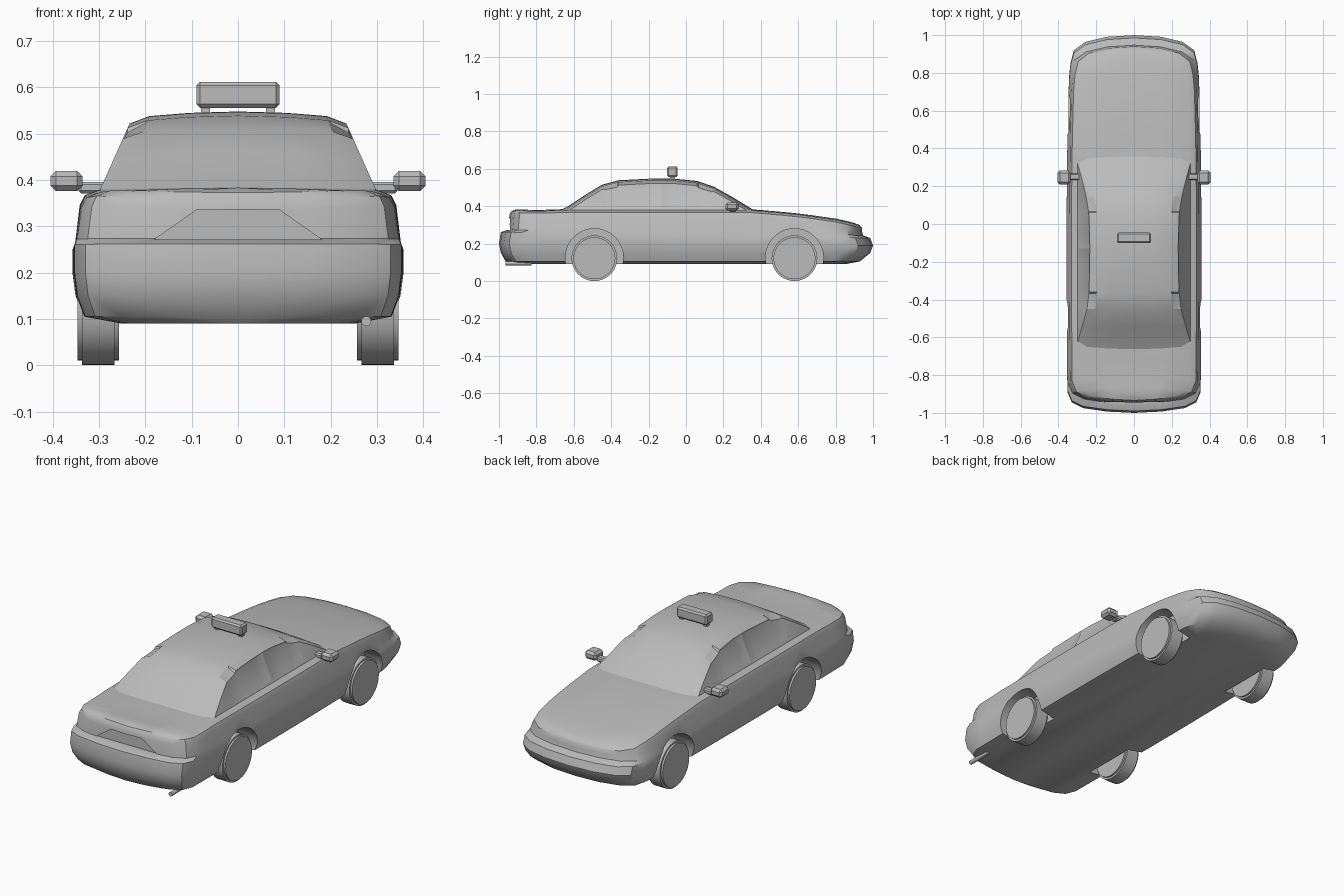
import bpy, bmesh, math
from mathutils import Matrix

if "Cube" in bpy.data.objects:
    bpy.data.objects.remove(bpy.data.objects["Cube"])

GREY = bpy.data.materials.new("plain grey")
GREY.use_nodes = True
GREY.diffuse_color = (0.5, 0.5, 0.5, 1)
GREY.node_tree.nodes["Principled BSDF"].inputs["Base Color"].default_value = (0.5, 0.5, 0.5, 1)


def profile(points, y):
    """Height of a polyline profile at y."""
    if y <= points[0][0]:
        return points[0][1]
    for (y0, z0), (y1, z1) in zip(points, points[1:]):
        if y <= y1:
            return z0 + (z1 - z0) * (y - y0) / (y1 - y0)
    return points[-1][1]


def make(name, bm):
    bmesh.ops.remove_doubles(bm, verts=bm.verts, dist=0.0004)
    bmesh.ops.recalc_face_normals(bm, faces=bm.faces)
    mesh = bpy.data.meshes.new(name)
    bm.to_mesh(mesh)
    bm.free()
    ob = bpy.data.objects.new(name, mesh)
    bpy.context.collection.objects.link(ob)
    mesh.materials.append(GREY)
    return ob


def mirror(ob):
    mod = ob.modifiers.new("mirror", "MIRROR")
    mod.use_clip = True
    mod.merge_threshold = 0.0005


def finish(ob, angle=35):
    bpy.ops.object.select_all(action="DESELECT")
    ob.select_set(True)
    bpy.context.view_layer.objects.active = ob
    bpy.ops.object.convert(target="MESH")
    bpy.ops.object.shade_smooth_by_angle(angle=math.radians(angle))


def box(name, lo, hi, bevel):
    bm = bmesh.new()
    bmesh.ops.create_cube(bm, size=1)
    for v in bm.verts:
        v.co = [(a + b) / 2 + c * (b - a) for a, b, c in zip(lo, hi, v.co)]
    if bevel:
        bmesh.ops.bevel(bm, geom=bm.edges[:], offset=bevel, segments=1, affect="EDGES")
    return make(name, bm)


def cylinder(name, radius, depth, centre, axis, sides=40, bevel=0):
    bm = bmesh.new()
    bmesh.ops.create_cone(bm, cap_ends=True, segments=sides, radius1=radius,
                          radius2=radius, depth=depth)
    if bevel:
        rims = [e for e in bm.edges if any(len(f.verts) > 4 for f in e.link_faces)]
        bmesh.ops.bevel(bm, geom=rims, offset=bevel, segments=2, affect="EDGES")
    bm.transform(Matrix.Translation(centre) @ Matrix.Rotation(math.pi / 2, 4, axis))
    return make(name, bm)


def loft(bm, rows):
    rows = [[bm.verts.new(p) for p in row] for row in rows]
    for a, b in zip(rows, rows[1:]):
        for i in range(len(a) - 1):
            bm.faces.new((a[i], a[i + 1], b[i + 1], b[i]))
    return rows


# Lower body: half plan outlines stacked upwards, closing over hood and trunk
DECK = [(-0.94, 0.378), (-0.9, 0.384), (-0.8, 0.379), (-0.66, 0.385), (0.34, 0.385),
        (0.6, 0.362), (0.8, 0.334), (0.94, 0.303)]
REAR = [(0, 0), (0.4, 0.007), (0.75, 0.025), (0.92, 0.055), (0.985, 0.11)]
NOSE = [(0.94, 0.15), (0.89, 0.08), (0.72, 0.036), (0.4, 0.009), (0, 0)]


def outline(width, rear, nose, z_rear=None, z_nose=None, drop=0):
    pts = [(width * u, rear + d) for u, d in REAR]
    for i in range(17):
        t = i / 16
        taper = 1 - 0.012 * (1 - t) ** 4 - 0.04 * t ** 4
        pts.append((width * taper, rear + 0.2 + t * (nose - rear - 0.42)))
    pts += [(width * u, nose - d) for u, d in NOSE]
    row = []
    for x, y in pts:
        if z_rear is None:
            z = profile(DECK, y) - drop
        else:
            z = z_rear + (z_nose - z_rear) * (y - rear) / (nose - rear)
        row.append((x, y, z))
    return row


bm = bmesh.new()
rings = loft(bm, [
    outline(0.255, -0.95, 0.85, 0.09, 0.09),
    outline(0.335, -0.965, 0.93, 0.105, 0.105),
    outline(0.352, -0.99, 0.985, 0.15, 0.15),
    outline(0.358, -1.0, 1.0, 0.2, 0.19),
    outline(0.358, -0.99, 0.985, 0.262, 0.23),
    outline(0.353, -0.952, 0.947, 0.274, 0.244),
    outline(0.343, -0.946, 0.942, drop=0.04),
    outline(0.332, -0.942, 0.94, drop=0.018),
    outline(0.3, -0.934, 0.928, drop=0.006),
    outline(0.15, -0.92, 0.9, drop=0.002),
    outline(0, -0.91, 0.88),
])
bm.faces.new(rings[0])
body = make("body", bm)
mirror(body)

# Cutters for the wheel wells and the plate recess in the tail
cutters = [cylinder("well_cutter", 0.155, 0.3, (s * 0.395, y, 0.125), "Y")
           for s in (-1, 1) for y in (-0.49, 0.58)]
bm = bmesh.new()
loft(bm, [[(-0.18, y, 0.272), (-0.09, y, 0.335), (0.09, y, 0.335), (0.18, y, 0.272),
           (-0.18, y, 0.272)] for y in (-1.1, -0.93)])
bmesh.ops.remove_doubles(bm, verts=bm.verts, dist=0.0004)
bmesh.ops.holes_fill(bm, edges=bm.edges)
cutters.append(make("recess_cutter", bm))
for cutter in cutters:
    cutter.hide_render = True
    mod = body.modifiers.new("cut", "BOOLEAN")
    mod.operation = "DIFFERENCE"
    mod.solver = "EXACT"
    mod.object = cutter
finish(body)
for cutter in cutters:
    bpy.data.objects.remove(cutter)

# Cabin: cross-sections following the roof line, with sunken side windows
ROOF = [(-0.68, 0.375), (-0.63, 0.4), (-0.54, 0.46), (-0.45, 0.515), (-0.36, 0.539),
        (-0.2, 0.547), (-0.13, 0.548), (-0.06, 0.547), (0.06, 0.535), (0.15, 0.504),
        (0.25, 0.448), (0.37, 0.375)]


def side_x(z):
    return 0.235 + 0.448 * (0.52 - z)


sections = []
for y, top in ROOF:
    edge = top - 0.026
    belt = min(0.385, edge)
    w = side_x(edge)
    sections.append([(side_x(0.335), y, 0.335), (side_x(belt), y, belt), (w, y, edge),
                     (w * 0.82, y, top - 0.01), (w * 0.45, y, top - 0.003), (0, y, top)])
bm = bmesh.new()
loft(bm, sections)
bmesh.ops.remove_doubles(bm, verts=bm.verts, dist=0.0004)
bmesh.ops.recalc_face_normals(bm, faces=bm.faces)
for y0, y1 in ((-0.46, -0.13), (-0.13, 0.16)):
    panes = [f for f in bm.faces if y0 < f.calc_center_median().y < y1
             and f.calc_center_median().x > 0.22
             and min(v.co.z for v in f.verts) > 0.38
             and all(y0 - 0.01 < v.co.y < y1 + 0.01 for v in f.verts)]
    bmesh.ops.inset_region(bm, faces=panes, thickness=0.012, depth=-0.003)
cabin = make("cabin", bm)
mirror(cabin)
finish(cabin, 30)

# Wheels
for side, s in (("left", 1), ("right", -1)):
    for end, y in (("rear", -0.49), ("front", 0.58)):
        finish(cylinder(f"{side}_{end}_wheel", 0.122, 0.09, (s * 0.302, y, 0.122), "Y",
                        bevel=0.01))

    # Door mirrors on short arms
    def span(a, b):
        return sorted((s * a, s * b))
    a, b = span(0.336, 0.405)
    box(f"{side}_mirror", (a, 0.21, 0.376), (b, 0.283, 0.42), 0.012)
    a, b = span(0.285, 0.345)
    box(f"{side}_mirror_arm", (a, 0.232, 0.371), (b, 0.268, 0.396), 0.006)

    # Roof sign feet
    a, b = span(0.06, 0.08)
    box(f"{side}_sign_foot", (a, -0.085, 0.535), (b, -0.06, 0.56), 0)

# Roof sign and exhaust pipe
box("roof_sign", (-0.09, -0.101, 0.556), (0.09, -0.045, 0.612), 0.008)
finish(cylinder("exhaust_pipe", 0.011, 0.14, (0.277, -0.895, 0.095), "X", sides=12))
